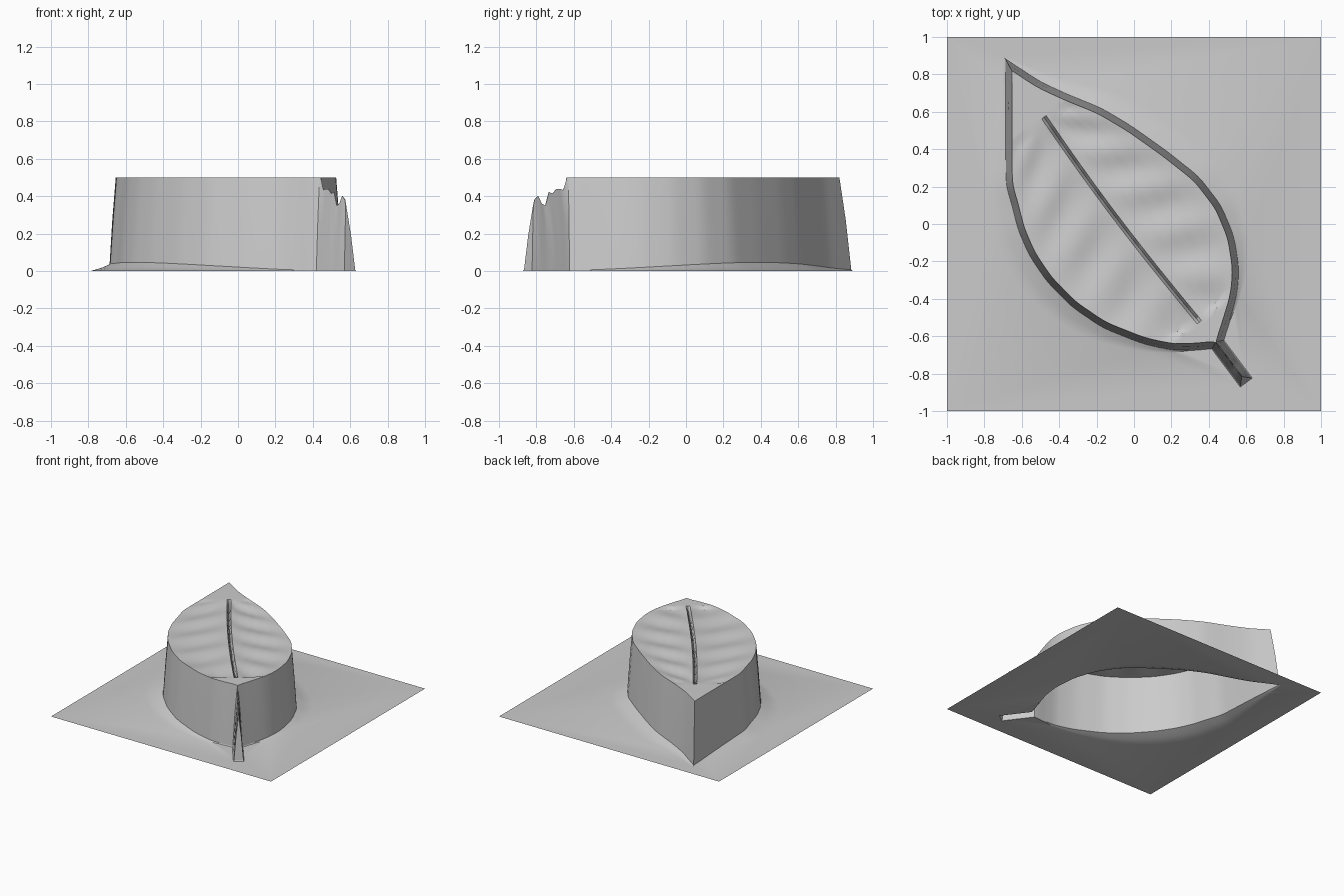
import bpy, bmesh, math, random
from mathutils import Vector

random.seed(4)
if "Cube" in bpy.data.objects:
    bpy.data.objects.remove(bpy.data.objects["Cube"], do_unlink=True)

grey = bpy.data.materials.new("plain_grey")
grey.use_nodes = True
COLOUR = (0.6, 0.6, 0.6, 1)
grey.diffuse_color = COLOUR
grey.node_tree.nodes["Principled BSDF"].inputs["Base Color"].default_value = COLOUR

# Leaf axis runs from the tip to the end of the stem
TIP, STEM_END = Vector((-0.67, 0.85)), Vector((0.587, -0.83))
LENGTH = (STEM_END - TIP).length
ALONG = (STEM_END - TIP).normalized()
ACROSS = Vector((-ALONG.y, ALONG.x))
JUNCTION, STEM_HALF, TOP, WALL = 1.86, 0.018, 0.5, 0.016

right_edge = [(-.51, .745), (-.37, .68), (-.185, .605), (-.025, .51), (.165, .375),
              (.335, .24), (.45, .09), (.517, -.07), (.544, -.24), (.534, -.375),
              (.485, -.535), (.453, -.633)]
left_edge = [(-.668, .67), (-.668, .4), (-.667, .21), (-.635, .105), (-.603, -.025),
             (-.544, -.16), (-.453, -.295), (-.32, -.43), (-.158, -.54), (.056, -.625),
             (.2, -.656), (.324, -.654), (.43, -.643)]

# Stations along the axis
COUNT = 84
stations = [0.07 + (LENGTH - 0.07) * i / COUNT for i in range(COUNT + 1)]


def half_widths(edge):
    """Width from the axis to one leaf edge at every station."""
    pts = [(0.0, 0.0)]
    for p in edge:
        d = Vector(p) - TIP
        pts.append((d.dot(ALONG), abs(d.dot(ACROSS))))
    pts += [(JUNCTION, STEM_HALF), (LENGTH + 0.1, STEM_HALF)]
    out = []
    for s in stations:
        for (a, wa), (b, wb) in zip(pts, pts[1:]):
            if a <= s <= b:
                out.append(max(STEM_HALF, wa + (wb - wa) * (s - a) / (b - a)))
                break
    for _ in range(3):
        out = [out[i] if i in (0, COUNT) or stations[i] > 1.72 else
               (out[i - 1] + 2 * out[i] + out[i + 1]) / 4 for i in range(len(out))]
    return out


def on_leaf(s, v):
    return TIP + ALONG * s + ACROSS * v


right_w, left_w = half_widths(right_edge), half_widths(left_edge)
loop = [(0.0, TIP)]
loop += [(s, on_leaf(s, w)) for s, w in zip(stations, right_w)]
loop += [(s, on_leaf(s, -w)) for s, w in reversed(list(zip(stations, left_w)))]
N = len(loop)


def outward(i):
    """Mitred outward direction of the outline."""
    a, b, c = loop[i - 1][1], loop[i][1], loop[(i + 1) % N][1]
    t1, t2 = (b - a).normalized(), (c - b).normalized()
    n1, n2 = Vector((-t1.y, t1.x)), Vector((-t2.y, t2.x))
    n = (n1 + n2).normalized()
    return n / max(n.dot(n1), 0.45)


normals = [outward(i) for i in range(N)]
jag = {s: random.uniform(-0.04, 0.03) for s in stations}


def fade(s):
    return max(0.0, math.sin(math.pi * min(1, s / 1.78)))


def top_height(s):
    """Flat leaf top, then a ragged falling stem."""
    if s < JUNCTION:
        return TOP
    return 0.43 - 0.3 * (s - JUNCTION) + jag.get(s, 0)


def offset_ring(distance, height):
    return [(*(p + normals[i] * distance(s)), height(s)) for i, (s, p) in enumerate(loop)]


def inner_ring(t, vein=None):
    """Ring between the top edge and the midrib; vein gives a fixed distance."""
    ring = []
    for i, (s, p) in enumerate(loop):
        edge = p - normals[i] * WALL
        bow = -0.03 * math.sin(math.pi * min(1, s / JUNCTION))
        target = edge if s == 0 else on_leaf(min(max(s, 0.04), LENGTH - WALL), bow)
        if s > JUNCTION:
            target = on_leaf(min(s, LENGTH - WALL), 0)
        gap = edge - target
        if vein is not None:
            q = target + gap.normalized() * min(vein, gap.length * 0.4)
        else:
            q = target + gap * (1 - t)
        z = top_height(s)
        if 0.35 < s < 1.7:
            dip = 0.01 * math.sin(math.pi * t) * (1 + math.sin(22 * s + 5 * t))
            z -= dip
            if vein == 0:
                z -= 0.04 + 0.4 * jag.get(s, 0)
        ring.append((q.x, q.y, z))
    return ring


def build(name, rings, border=None):
    """Loft closed rings from the outside in, with an optional square border."""
    bm = bmesh.new()
    rows = [[bm.verts.new(co) for co in ring] for ring in rings]
    for outer, inner in zip(rows, rows[1:]):
        for i in range(N):
            j = (i + 1) % N
            bm.faces.new((outer[i], inner[i], inner[j], outer[j]))
    if border:
        corners = [bm.verts.new((x, y, 0)) for x, y in border]
        edges = [bm.edges.new((corners[k - 1], corners[k])) for k in range(4)]
        edges += [bm.edges.get((rows[0][i - 1], rows[0][i])) for i in range(N)]
        made = bmesh.ops.triangle_fill(bm, edges=edges, use_beauty=True, normal=(0, 0, 1))
        for f in made["geom"]:
            if isinstance(f, bmesh.types.BMFace):
                f.normal_update()
                if f.normal.z < 0:
                    f.normal_flip()
    bmesh.ops.remove_doubles(bm, verts=bm.verts[:], dist=0.0002)
    mesh = bpy.data.meshes.new(name)
    bm.to_mesh(mesh)
    bm.free()
    mesh.materials.append(grey)
    obj = bpy.data.objects.new(name, mesh)
    bpy.context.collection.objects.link(obj)
    bpy.ops.object.select_all(action="DESELECT")
    obj.select_set(True)
    bpy.context.view_layer.objects.active = obj
    bpy.ops.object.shade_smooth_by_angle(angle=math.radians(30))


# Base sheet with the gentle slope around the leaf
foot = offset_ring(lambda s: 0.018, lambda s: 0.006 + 0.04 * fade(s))
slope = [offset_ring(lambda s: 0.022 + 0.13 * fade(s), lambda s: 0.0),
         offset_ring(lambda s: 0.020 + 0.06 * fade(s), lambda s: 0.003 + 0.017 * fade(s)),
         foot]
build("base_sheet", slope, [(-1, -1), (1, -1), (1, 1), (-1, 1)])

# Leaf walls, stem and veined top, open underneath
walls = [foot,
         offset_ring(lambda s: 0.002, lambda s: 0.55 * top_height(s)),
         offset_ring(lambda s: -WALL, top_height)]
top = [inner_ring(t) for t in (0.12, 0.28, 0.44, 0.6, 0.76, 0.88)]
top += [inner_ring(1, vein=0.015), inner_ring(1, vein=0)]
build("leaf", walls + top)
